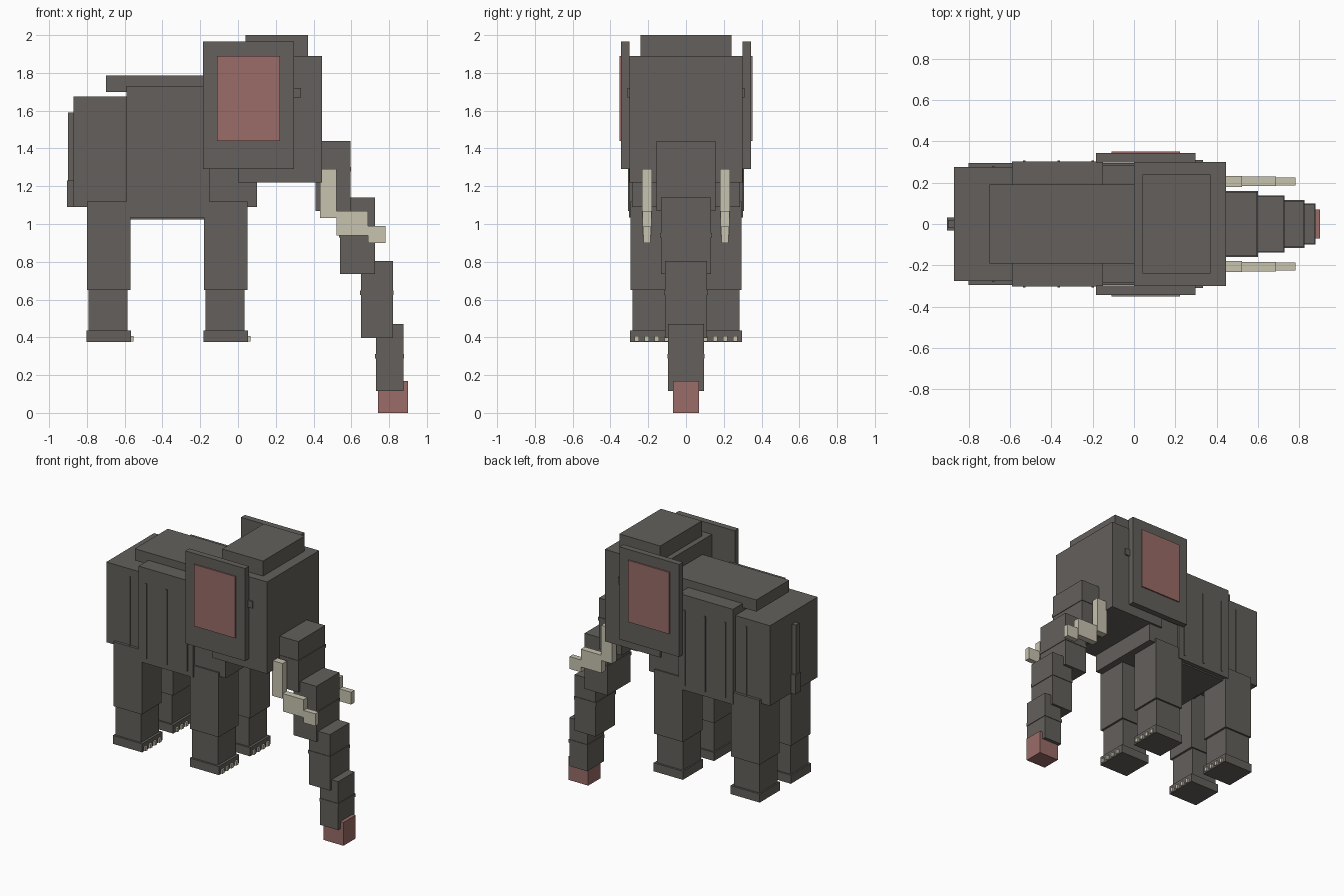
import bpy


def material(name, rgb):
    m = bpy.data.materials.new(name)
    m.diffuse_color = (*rgb, 1.0)
    return m


GREY = material("grey_hide", (0.125, 0.117, 0.106))
PINK = material("pink_skin", (0.32, 0.150, 0.137))
IVORY = material("ivory", (0.578, 0.546, 0.435))


def box(name, x, y, z, mat=GREY):
    """Box from (min, max) ranges on each axis."""
    bpy.ops.mesh.primitive_cube_add(size=1)
    ob = bpy.context.object
    ob.name = name
    for v in ob.data.vertices:
        v.co = [r[0] if c < 0 else r[1] for c, r in zip(v.co, (x, y, z))]
    ob.data.materials.append(mat)
    return ob


def centred(name, x, half, z, mat=GREY):
    return box(name, x, (-half, half), z, mat)


def pair(name, x, y, z, mat=GREY):
    """Matching boxes on the two sides of the body."""
    box(name + "_left", x, y, z, mat)
    box(name + "_right", x, (-y[1], -y[0]), z, mat)


# Torso
centred("rump", (-0.87, -0.55), 0.275, (1.09, 1.675))
centred("barrel", (-0.59, -0.15), 0.302, (1.035, 1.73))
centred("belly", (-0.57, -0.17), 0.27, (1.025, 1.06))
centred("chest", (-0.19, 0.10), 0.285, (1.09, 1.70))
centred("back_ridge", (-0.70, 0.02), 0.19, (1.70, 1.785))

# Skin folds on the flanks
for i, x in enumerate((-0.53, -0.365, -0.20)):
    pair(f"barrel_fold_{i}", (x - 0.006, x + 0.006), (0.295, 0.308), (1.07, 1.62))
pair("rump_fold", (-0.686, -0.674), (0.27, 0.281), (1.12, 1.62))

# Tail
centred("tail", (-0.90, -0.86), 0.02, (1.20, 1.59))
centred("tail_tuft", (-0.905, -0.865), 0.032, (1.09, 1.23))

# Head, ears and eyes
centred("head", (0.0, 0.445), 0.30, (1.22, 1.89))
centred("crown", (0.04, 0.37), 0.24, (1.88, 2.0))
pair("ear", (-0.185, 0.297), (0.298, 0.343), (1.29, 1.965))
pair("inner_ear", (-0.11, 0.223), (0.343, 0.352), (1.44, 1.89), PINK)
pair("eye", (0.285, 0.333), (0.295, 0.309), (1.67, 1.72))

# Legs, feet and toenails
for name, x in (("rear", -0.685), ("front", -0.065)):
    pair(name + "_thigh", (x - 0.115, x + 0.115), (0.065, 0.295), (0.65, 1.12))
    pair(name + "_shin", (x - 0.107, x + 0.100), (0.075, 0.282), (0.43, 0.66))
    pair(name + "_foot", (x - 0.117, x + 0.118), (0.063, 0.296), (0.375, 0.437))
    for i in range(4):
        y = 0.102 + i * 0.053
        pair(f"{name}_toenail_{i}", (x + 0.11, x + 0.131),
             (y - 0.012, y + 0.012), (0.378, 0.408), IVORY)

# Trunk: stepped segments, each with a crease band round its middle
segments = (
    ((0.41, 0.595), 0.155, (1.07, 1.44), 1.29),
    ((0.54, 0.725), 0.133, (0.735, 1.14), 0.94),
    ((0.65, 0.82), 0.112, (0.397, 0.805), 0.635),
    ((0.73, 0.875), 0.095, (0.117, 0.47), 0.30),
)
for i, (x, half, z, band) in enumerate(segments):
    centred(f"trunk_segment_{i}", x, half, z)
    centred(f"trunk_crease_{i}", (x[0] - 0.004, x[1] + 0.004), half + 0.004,
            (band - 0.012, band + 0.012))
centred("trunk_tip", (0.74, 0.90), 0.07, (0.0, 0.17), PINK)

# Tusks
pair("tusk_root", (0.435, 0.522), (0.18, 0.232), (1.033, 1.29), IVORY)
pair("tusk_middle", (0.522, 0.688), (0.183, 0.229), (0.94, 1.07), IVORY)
pair("tusk_end", (0.688, 0.782), (0.187, 0.226), (0.90, 0.99), IVORY)
